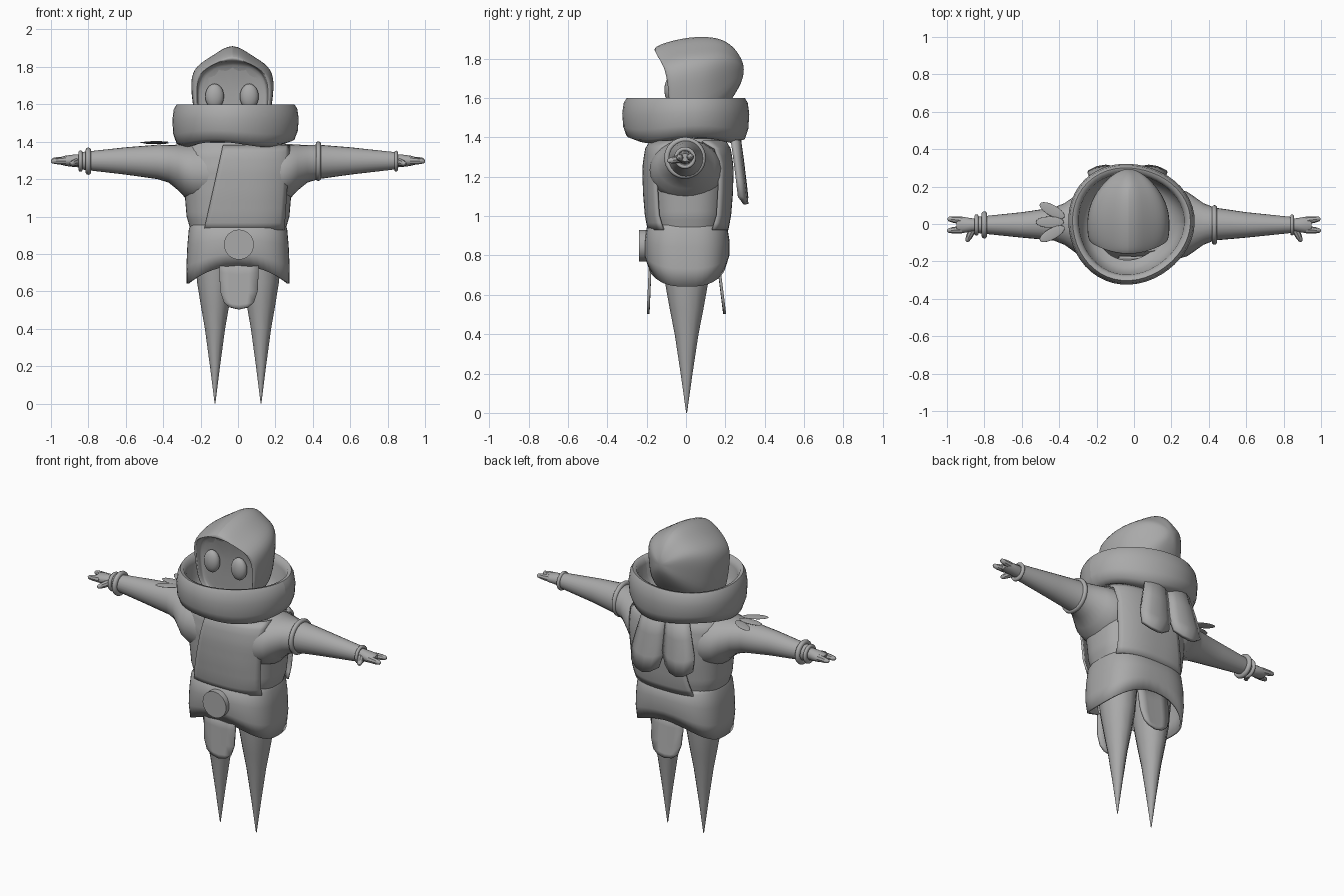
import bpy, bmesh, math
from mathutils import Vector

cube = bpy.data.objects.get("Cube")
if cube:
    bpy.data.objects.remove(cube, do_unlink=True)

GREY = (0.4, 0.4, 0.4, 1)
grey = bpy.data.materials.new("plain grey")
grey.use_nodes = True
grey.diffuse_color = GREY
grey.node_tree.nodes["Principled BSDF"].inputs["Base Color"].default_value = GREY


def loft(name, rings, closed=True, caps=(True, True), thick=0, subsurf=0, angle=40):
    """Skin a list of equally long point rings."""
    bm = bmesh.new()
    rows = [[bm.verts.new(p) for p in ring] for ring in rings]
    n = len(rows[0])
    for a, b in zip(rows, rows[1:]):
        for i in range(n if closed else n - 1):
            j = (i + 1) % n
            bm.faces.new((a[i], a[j], b[j], b[i]))
    if closed and caps[0]:
        bm.faces.new(rows[0][::-1])
    if closed and caps[1]:
        bm.faces.new(rows[-1])
    bmesh.ops.recalc_face_normals(bm, faces=bm.faces)
    mesh = bpy.data.meshes.new(name)
    bm.to_mesh(mesh)
    bm.free()
    mesh.materials.append(grey)
    obj = bpy.data.objects.new(name, mesh)
    bpy.context.collection.objects.link(obj)
    if thick:
        mod = obj.modifiers.new("thickness", "SOLIDIFY")
        mod.thickness = thick
        mod.offset = 0
    if subsurf:
        mod = obj.modifiers.new("smooth", "SUBSURF")
        mod.levels = mod.render_levels = subsurf
    bpy.ops.object.select_all(action="DESELECT")
    obj.select_set(True)
    bpy.context.view_layer.objects.active = obj
    bpy.ops.object.shade_smooth_by_angle(angle=math.radians(angle))
    return obj


def oval(t, rx, ry, power=2.0):
    """Point on a rounded-box outline at angle t."""
    c, s = math.cos(t), math.sin(t)
    e = 2 / power
    return (rx * math.copysign(abs(c) ** e, c), ry * math.copysign(abs(s) ** e, s))


def turn(n):
    return [2 * math.pi * i / n for i in range(n)]


def tube(name, stations, n=16):
    """Tapered limb; each station is (centre, side radius, second radius, axis)."""
    rings = []
    for (x, y, z), ra, rb, axis in stations:
        ring = []
        for t in turn(n):
            a, b = oval(t, ra, rb)
            ring.append((x, y + a, z + b) if axis == "x" else (x + a, y + b, z))
        rings.append(ring)
    return loft(name, rings)


def ellipsoid(name, centre, radii, tilt=0):
    bpy.ops.mesh.primitive_uv_sphere_add(segments=20, ring_count=12, location=centre, rotation=(0, 0, tilt))
    obj = bpy.context.object
    obj.name = name
    obj.scale = radii
    obj.data.materials.append(grey)
    bpy.ops.object.shade_smooth()
    return obj


# Torso, lofted upward: height, half width, half depth
TORSO = [(0.9, 0.245, 0.175), (1.0, 0.275, 0.195), (1.12, 0.285, 0.205),
         (1.25, 0.3, 0.208), (1.34, 0.29, 0.195), (1.395, 0.25, 0.16)]


def torso_at(z):
    for (z0, x0, y0), (z1, x1, y1) in zip(TORSO, TORSO[1:]):
        if z <= z1:
            f = (z - z0) / (z1 - z0)
            return x0 + f * (x1 - x0), y0 + f * (y1 - y0)
    return TORSO[-1][1:]


rings = []
for k in range(25):
    z = 0.9 + 0.495 * k / 24
    rx, ry = torso_at(z)
    rings.append([(x, y + 0.01, z) for x, y in (oval(t, rx, ry, 2.6) for t in turn(48))])
loft("torso", rings)

# Slanted cloth panels on the chest and back
for name, side in (("chest_panel", -1), ("back_panel", 1)):
    rows = []
    for k in range(13):
        f = k / 12
        z = 0.93 + 0.45 * f
        rx, ry = torso_at(z)
        left, right = -0.18 + 0.1 * f, 0.245 + 0.03 * f
        row = []
        for i in range(17):
            x = left + (right - left) * i / 16
            depth = ry * (1 - min(abs(x) / (rx + 0.02), 1) ** 2.6) ** (1 / 2.6)
            row.append((x, 0.01 + side * (depth + 0.018), z))
        rows.append(row)
    loft(name, rows, closed=False, thick=0.012)

# Skirt with an arched hem
rings = []
for f, rx, ry in ((0, 0.25, 0.185), (0.06, 0.257, 0.2), (0.35, 0.265, 0.21), (0.7, 0.27, 0.21), (1, 0.268, 0.19)):
    ring = []
    for t in turn(48):
        x, y = oval(t, rx, ry, 2.8)
        hem = 0.64 + 0.1 * (1 - (x / 0.27) ** 2)
        ring.append((x, y + 0.005, 0.95 + f * (hem - 0.95)))
    rings.append(ring)
loft("skirt", rings, caps=(True, False), thick=0.012, angle=50)

# Round belt buckle
bpy.ops.mesh.primitive_cylinder_add(vertices=32, radius=0.08, depth=0.04, location=(0.005, -0.218, 0.85),
                                    rotation=(math.pi / 2, 0, 0))
buckle = bpy.context.object
buckle.name = "belt_buckle"
buckle.data.materials.append(grey)
bpy.ops.object.shade_smooth_by_angle()

# Hanging cloths: height, half width
for name, y0, y1 in (("front_cloth", -0.18, -0.192), ("back_cloth", 0.16, 0.195)):
    rows = []
    for z, w in ((0.8, 0.105), (0.7, 0.105), (0.6, 0.1), (0.54, 0.08), (0.515, 0.05)):
        y = y0 + (y1 - y0) * (0.8 - z) / 0.28
        rows.append([(0.005 + w * u, y, z - 0.012 * (1 - abs(u))) for u in (-1, -0.5, 0, 0.5, 1)])
    loft(name, rows, closed=False, thick=0.014)

# Legs, sleeves and hands on both sides
for side, word in ((1, "left"), (-1, "right")):
    tube(word + "_leg", [((side * (0.123 + d), 0.003, z), r, r * 1.12, "z") for z, r, d in
                         ((0.88, 0.115, 0), (0.65, 0.096, 0), (0.52, 0.075, 0), (0.4, 0.054, 0),
                          (0.2, 0.027, 0), (0, 0.002, 0))], 12)
    tube(word + "_sleeve", [((side * x, y, z), ry, rz, "x") for x, y, z, ry, rz in
                            ((0.1, 0, 1.22, 0.18, 0.17), (0.24, 0, 1.235, 0.185, 0.155),
                             (0.285, 0, 1.245, 0.172, 0.142), (0.32, 0, 1.262, 0.148, 0.122),
                             (0.37, 0, 1.282, 0.112, 0.101), (0.43, 0, 1.292, 0.088, 0.092),
                             (0.6, -0.005, 1.297, 0.068, 0.073), (0.85, -0.005, 1.298, 0.042, 0.045))], 24)
    tube(word + "_palm", [((side * x, -0.005, 1.298), ry, rz, "x") for x, ry, rz in
                          ((0.83, 0.032, 0.036), (0.87, 0.036, 0.034), (0.92, 0.044, 0.028), (0.95, 0.036, 0.02))], 12)
    for label, start, end in (("first_finger", (0.92, -0.03, 1.298), (1.0, -0.036, 1.295)),
                              ("second_finger", (0.92, 0.018, 1.3), (0.998, 0.028, 1.302)),
                              ("thumb", (0.86, -0.025, 1.292), (0.895, -0.095, 1.28))):
        a, b = Vector(start), Vector(end)
        path = [(a.lerp(b, f), r) for f, r in ((0, 0.021), (0.6, 0.017), (0.9, 0.012), (1, 0.004))]
        axis = (b - a).normalized()
        u = axis.cross(Vector((0, 0, 1))).normalized()
        v = axis.cross(u)
        rings = [[p + u * r * math.cos(t) + v * r * math.sin(t) for t in turn(8)] for p, r in path]
        loft(word + "_" + label, [[(side * q.x, q.y, q.z) for q in ring] for ring in rings])

# Arm bands
for name, x, major, minor in (("left_upper_band", 0.43, 0.092, 0.014), ("left_wrist_band", 0.845, 0.046, 0.01),
                              ("right_forearm_band", -0.8, 0.058, 0.015), ("right_wrist_band", -0.842, 0.046, 0.011)):
    bpy.ops.mesh.primitive_torus_add(major_radius=major, minor_radius=minor, major_segments=32, minor_segments=10,
                                     location=(x, -0.005, 1.296), rotation=(0, math.pi / 2, 0))
    band = bpy.context.object
    band.name = name
    band.data.materials.append(grey)
    bpy.ops.object.shade_smooth()

# Feathers lying on the right shoulder
for i, tilt in enumerate((-0.5, 0, 0.5)):
    ellipsoid("shoulder_feather_%d" % (i + 1),
              (-0.35 - 0.1 * math.cos(tilt), 0.01 - 0.13 * math.sin(tilt), 1.392 + 0.003 * i),
              (0.075, 0.03, 0.005), tilt)

# Thick scarf around the neck: radius, height
SCARF = [(0.2, 1.4), (0.27, 1.385), (0.315, 1.4), (0.333, 1.45), (0.338, 1.52), (0.33, 1.575),
         (0.315, 1.6), (0.295, 1.595), (0.282, 1.56), (0.275, 1.48), (0.24, 1.42)]
rings = []
for t in turn(48):
    wave = 0.008 * math.sin(3 * t + 1)
    rings.append([(-0.02 + (r + wave) * math.cos(t), 0.003 + (r * 0.955 + wave) * math.sin(t),
                   z + wave * (1.6 - z) * 8) for r, z in SCARF])
loft("scarf", rings + rings[:1], caps=(False, False), angle=60)

# Scarf tails down the back
for name, x0, x1, low in (("left_scarf_tail", 0.04, 0.08, 1.06), ("right_scarf_tail", -0.11, -0.15, 1.09)):
    rows = []
    for f, w, y in ((0, 0.07, 0.26), (0.4, 0.09, 0.28), (0.75, 0.105, 0.295), (1, 0.09, 0.305)):
        x = x0 + (x1 - x0) * f
        rows.append([(x + w * u, y - 0.03 * abs(u) ** 2, 1.44 + f * (low - 1.44) + 0.04 * f * u * u)
                     for u in (-1, -0.5, 0, 0.5, 1)])
    loft(name, rows, closed=False, thick=0.025)

# Hood: outline as (width share, height share), mirrored about the ridge
HOOD = [(0, 1.03), (0.5, 0.87), (0.92, 0.77), (1.04, 0.62), (0.97, 0.36), (0.85, 0)]
OPENING = [(0, 0.9), (0.45, 0.88), (0.82, 0.76), (0.92, 0.57), (0.88, 0.32), (0.78, 0)]


def hood_ring(shape, y, w, top, low, bow):
    half = [(u * w, low + v * (top - low)) for u, v in shape]
    outline = half + [(-x, z) for x, z in half[:0:-1]]
    return [(x - 0.03, y + bow * (x / 0.2) ** 2 + 0.08 * bow * (1.86 - z) / 0.1 * 3, z) for x, z in outline]


rings = [hood_ring(OPENING, -0.075, 0.2, 1.87, 1.42, 0.02),
         hood_ring(OPENING, -0.13, 0.205, 1.875, 1.42, 0.05),
         hood_ring(OPENING, -0.165, 0.208, 1.88, 1.42, 0.05),
         hood_ring(HOOD, -0.17, 0.208, 1.865, 1.42, 0.05),
         hood_ring(HOOD, -0.12, 0.216, 1.89, 1.42, 0.04),
         hood_ring(HOOD, 0.0, 0.22, 1.92, 1.42, 0.01),
         hood_ring(HOOD, 0.11, 0.205, 1.925, 1.44, 0),
         hood_ring(HOOD, 0.2, 0.15, 1.905, 1.54, 0),
         hood_ring(HOOD, 0.265, 0.085, 1.84, 1.64, 0),
         hood_ring(HOOD, 0.295, 0.025, 1.77, 1.71, 0)]
loft("hood", rings, subsurf=2, angle=60)

# Eyes set in the shadowed face
for name, x in (("right_eye", -0.125), ("left_eye", 0.06)):
    ellipsoid(name, (x, -0.075, 1.642), (0.05, 0.035, 0.068))
